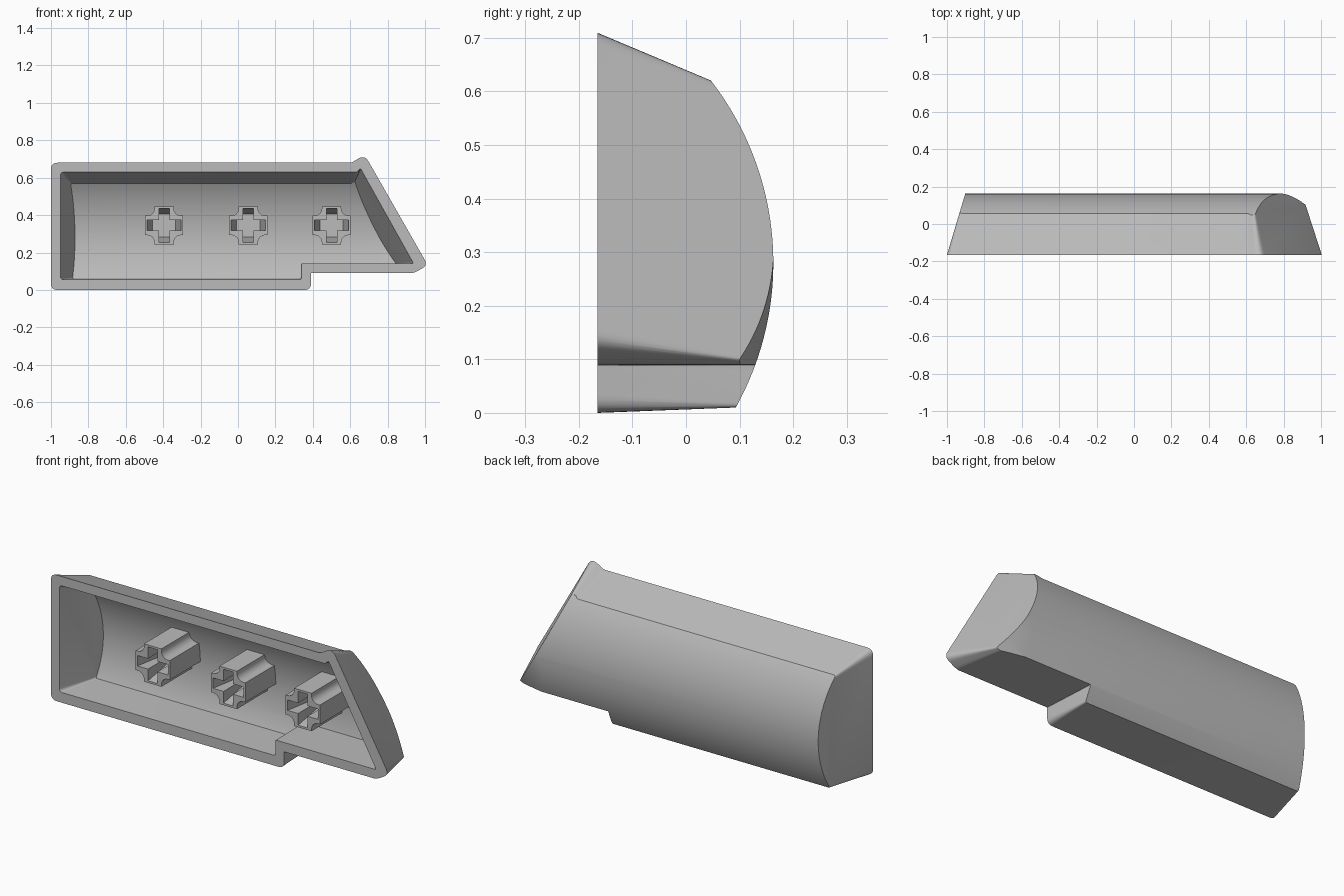
import bpy, bmesh, math
from mathutils import Vector

cube = bpy.data.objects.get("Cube")
if cube:
    bpy.data.objects.remove(cube)

FRONT, BACK = -0.165, 0.17
grey = bpy.data.materials.new("light_grey")
grey.use_nodes = True
grey.diffuse_color = (0.5, 0.5, 0.5, 1)
grey.node_tree.nodes["Principled BSDF"].inputs["Base Color"].default_value = (0.5, 0.5, 0.5, 1)


def loft(name, ring_a, ring_b, helper=False):
    """Closed solid between two matching rings of 3D points."""
    bm = bmesh.new()
    a = [bm.verts.new(p) for p in ring_a]
    b = [bm.verts.new(p) for p in ring_b]
    n = len(a)
    bm.faces.new(a)
    bm.faces.new(b)
    for i in range(n):
        j = (i + 1) % n
        bm.faces.new((a[i], a[j], b[j], b[i]))
    bmesh.ops.recalc_face_normals(bm, faces=bm.faces)
    me = bpy.data.meshes.new(name)
    bm.to_mesh(me)
    bm.free()
    me.materials.append(grey)
    ob = bpy.data.objects.new(name, me)
    bpy.context.collection.objects.link(ob)
    ob.hide_render = helper
    return ob


def boolean(ob, cutter, operation):
    """Apply a boolean and drop the cutter."""
    mod = ob.modifiers.new("cut", "BOOLEAN")
    mod.object, mod.operation, mod.solver = cutter, operation, "EXACT"
    bpy.context.view_layer.objects.active = ob
    bpy.ops.object.modifier_apply(modifier=mod.name)
    bpy.data.objects.remove(cutter)


def outline(corners, y, scale=1.0, steps=6):
    """Outline in x and z with each corner rounded by its cut distance."""
    pts = []
    for i, (x, z, cut) in enumerate(corners):
        p = Vector((x, z))
        before = (Vector(corners[i - 1][:2]) - p).normalized() * cut * scale + p
        after = (Vector(corners[(i + 1) % len(corners)][:2]) - p).normalized() * cut * scale + p
        for k in range(steps + 1):
            t = k / steps
            q = before * (1 - t) ** 2 + p * 2 * t * (1 - t) + after * t * t
            pts.append((q.x, y, q.y))
    return pts


def trim_back(ob, top):
    """Round the back: one barrel along x, one half barrel along the slanted end."""
    radius, mid = 0.555, 0.28

    def arc(u):
        return top - radius + math.sqrt(radius ** 2 - u * u)

    us = [-0.5 + i / 64 for i in range(65)]
    prof = [(arc(u), mid + u) for u in us] + [(-0.6, 0.78), (-0.6, -0.22)]
    barrel = loft("barrel", [(-1.5, y, z) for y, z in prof],
                  [(1.5, y, z) for y, z in prof], True)
    boolean(ob, barrel, "INTERSECT")

    centre = Vector((0.79, 0, 0.324))
    across, along = Vector((0.5, 0, -0.866)), Vector((0.866, 0, 0.5))
    prof = [(0.5 * i / 32, arc(0.5 * i / 32) + 0.001) for i in range(33)]
    prof += [(0.5, -0.6), (-2, -0.6), (-2, top + 0.001)]
    rings = [[centre + across * s + along * d + Vector((0, y, 0)) for s, y in prof]
             for d in (-3, 2)]
    boolean(ob, loft("tip_barrel", *rings, True), "INTERSECT")


# Outer shell, tapering towards the back
outer_front = [(-1, 0, .035), (.39, 0, .035), (.39, .09, .004), (.94, .09, .02),
               (1.015, .132, .035), (.678, .722, .04), (.605, .68, .01), (-1, .68, .035)]
outer_back = [(-.9, .013, .035), (.37, .013, .035), (.37, .09, .004), (.886, .09, .02),
              (.896, .0905, .035), (.6245, .5685, .035), (.61, .568, .01), (-.9, .568, .035)]
cap = loft("keycap_shell", outline(outer_front, FRONT), outline(outer_back, BACK, 0.05))
trim_back(cap, 0.163)

# Hollow inside
inner_front = [(-.95, .055, .02), (.34, .055, .015), (.34, .14, .003), (.94, .14, .01),
               (.655, .65, .008), (.635, .63, .008), (-.95, .63, .02)]
inner_back = [(-.85, .066, .02), (.335, .066, .015), (.335, .14, .003), (.803, .14, .01),
              (.596, .5185, .008), (.58, .518, .008), (-.85, .518, .02)]
hollow = loft("hollow", outline(inner_front, FRONT - 0.0005),
              outline(inner_back, BACK, 0.1), True)
trim_back(hollow, 0.098)
boolean(cap, hollow, "DIFFERENCE")


def four_way(quarter):
    """Repeat a quarter outline around the centre."""
    pts = []
    for k in range(4):
        c, s = (1, 0, -1, 0)[k], (0, 1, 0, -1)[k]
        pts += [(x * c - z * s, x * s + z * c) for x, z in quarter]
    return pts


# Mounting stems with a cross shaped socket
fillet = [(.09 - .038 * math.sin(a), .09 - .038 * math.cos(a))
          for a in (math.pi / 2 * i / 6 for i in range(7))]
stem_profile = four_way([(.102, -.052), (.102, .052)] + fillet)
socket_front = four_way([(.092, -.028), (.092, .028), (.028, .028)])
socket_back = four_way([(.062, -.028), (.062, .028), (.028, .028)])
parts = [cap]
for label, cx in (("right", -.395), ("middle", .055), ("left", .5)):
    def place(profile, y):
        return [(cx + x, y, .345 + z) for x, z in profile]
    stem = loft(label + "_stem", place(stem_profile, FRONT + .003), place(stem_profile, .115))
    socket = loft("socket", place(socket_front, FRONT - .002), place(socket_back, 0), True)
    boolean(stem, socket, "DIFFERENCE")
    parts.append(stem)

# Smooth shading with sharp edges kept
bpy.ops.object.select_all(action="DESELECT")
for ob in parts:
    ob.select_set(True)
bpy.context.view_layer.objects.active = cap
bpy.ops.object.shade_smooth_by_angle(angle=math.radians(30))
